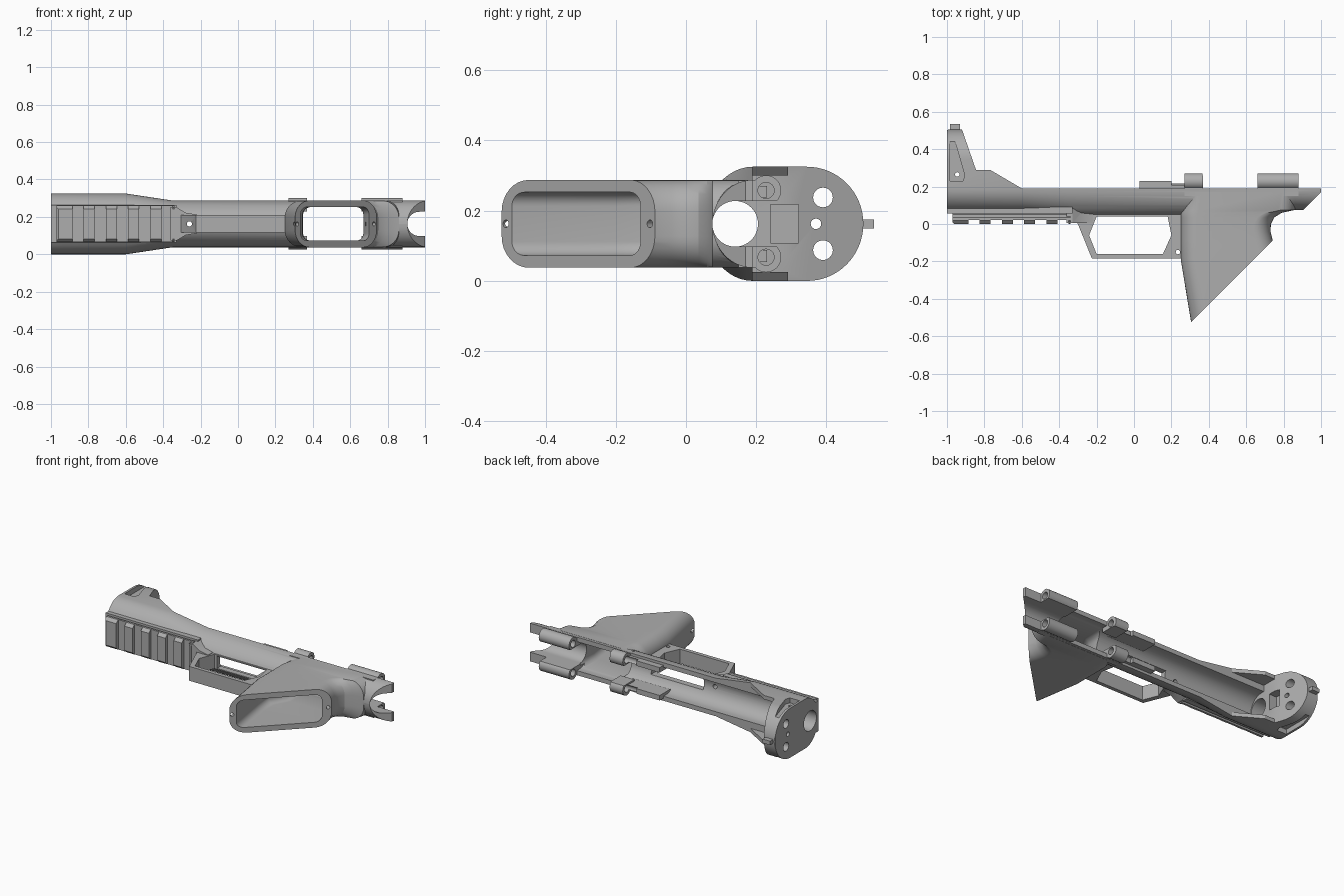
import bpy, bmesh, math
from mathutils import Vector

if "Cube" in bpy.data.objects:
    bpy.data.objects.remove(bpy.data.objects["Cube"])

C = 0.1625  # height of the mid plane
grey = bpy.data.materials.new("plain grey")
grey.use_nodes = True
grey.diffuse_color = (0.42, 0.42, 0.42, 1)
grey.node_tree.nodes["Principled BSDF"].inputs["Base Color"].default_value = grey.diffuse_color


def loft(name, rings):
    bm = bmesh.new()
    loops = [[bm.verts.new((p[0], p[1], p[2] + C)) for p in r] for r in rings]
    n = len(loops[0])
    for a, b in zip(loops, loops[1:]):
        for i in range(n):
            j = (i + 1) % n
            bm.faces.new((a[i], a[j], b[j], b[i]))
    bm.faces.new(loops[0])
    bm.faces.new(loops[-1])
    bmesh.ops.recalc_face_normals(bm, faces=bm.faces)
    me = bpy.data.meshes.new(name)
    bm.to_mesh(me)
    bm.free()
    me.materials.append(grey)
    ob = bpy.data.objects.new(name, me)
    bpy.context.collection.objects.link(ob)
    return ob


def prism(name, axis, pts, lo, hi):
    """Extrude a flat outline; heights are measured from the mid plane."""
    place = {"x": lambda p, t: (t, p[0], p[1]),
             "y": lambda p, t: (p[0], t, p[1]),
             "z": lambda p, t: (p[0], p[1], t)}[axis]
    return loft(name, [[place(p, t) for p in pts] for t in (lo, hi)])


def box(name, x0, x1, y0, y1, z0, z1):
    return prism(name, "z", [(x0, y0), (x1, y0), (x1, y1), (x0, y1)], z0, z1)


def circle(a, b, r, n=32):
    return [(a + r * math.cos(math.tau * i / n), b + r * math.sin(math.tau * i / n)) for i in range(n)]


def rounded(x0, x1, half, r, n=8):
    pts = []
    for k, (cx, cz) in enumerate([(x1 - r, half - r), (x0 + r, half - r),
                                  (x0 + r, r - half), (x1 - r, r - half)]):
        for i in range(n + 1):
            t = (k + i / n) * math.pi / 2
            pts.append((cx + r * math.cos(t), cz + r * math.sin(t)))
    return pts


def boolean(target, others, op):
    for o in others:
        m = target.modifiers.new(o.name, "BOOLEAN")
        m.operation, m.solver, m.object = op, "EXACT", o
        bpy.context.view_layer.update()
        dg = bpy.context.evaluated_depsgraph_get()
        me = bpy.data.meshes.new_from_object(target.evaluated_get(dg))
        target.modifiers.clear()
        target.data = me
        bpy.data.objects.remove(o)


# Main body: half-round underside, wider at the muzzle end
def body_ring(x, bottom, half):
    n = 24
    return [(x, 0.19 - (0.19 - bottom) * math.sin(math.pi * i / n),
             half * math.cos(math.pi * i / n)) for i in range(n + 1)]


frame = loft("frame", [body_ring(*s) for s in [
    (-1, .055, C), (-.6, .055, C), (-.35, .04, .125), (.7, .04, .125),
    (.78, .06, .125), (.86, .075, .125), (1, .075, .125)]])
boolean(frame, [prism("tail_chamfer", "z", [(.89, .06), (1.1, .27), (1.1, -.1), (.89, -.1)], -.3, .3)],
        "DIFFERENCE")

# Raised muzzle block with rounded top
muzzle = prism("muzzle_block", "z", [(-1, .15), (-1, .5), (-.96, .535), (-.93, .535), (-.845, .29),
                                     (-.77, .29), (-.6, .19), (-.6, .15)], -.2, .2)
arch = [(.345 + .16 * math.sin(math.pi * i / 32), C * math.cos(math.pi * i / 32)) for i in range(33)]
boolean(muzzle, [prism("arch", "x", [(.14, C - .02), (.19, C)] + arch + [(.19, -C), (.14, .02 - C)], -1.1, -.5)],
        "INTERSECT")

# Grip, trimmed by a diagonal plane at its mouth
grip = loft("grip", [[(x, y, z) for x, z in rounded(x0, x1, .125, .09)] for y, x0, x1 in [
    (.17, .27, .88), (.075, .255, .86), (.06, .25, .79), (.035, .25, .75), (0, .25, .732),
    (-.04, .25, .73), (-.09, .25, .742), (-.19, .25, .77), (-.56, .311, .8)]])
boolean(grip, [prism("grip_trim", "z", [(-.2, -1.03), (1.4, .57), (1.4, -1.03)], -.3, .3)], "DIFFERENCE")

# Trigger guard
guard = prism("trigger_guard", "z", [(-.35, .07), (-.3, 0), (-.225, -.185), (.3, -.185), (.3, .07)], -.047, .047)
boolean(guard, [prism("guard_opening", "z", [(-.2, .04), (-.24, -.06), (-.2, -.16), (.155, -.16),
                                             (.2, -.06), (.18, .04)], -.2, .2)], "DIFFERENCE")
guard_root = prism("guard_root", "y", [(-.36, -.09), (-.33, -.09), (-.28, -.06), (-.22, -.05),
                                       (-.22, .05), (-.28, .06), (-.33, .09), (-.36, .09)], .005, .09)

# Accessory rail with cross slots
rail_base = box("rail_base", -1, -.33, .055, .09, -.1, .1)
rail = prism("rail", "x", [(.07, -.075), (.05, -.075), (.035, -.098), (.02, -.098), (0, -.08),
                           (0, .08), (.02, .098), (.035, .098), (.05, .075), (.07, .075)], -.97, -.34)
boolean(rail, [box("slot", -.885 + .119 * i, -.825 + .119 * i, -.1, .022, -.2, .2) for i in range(5)]
        + [prism("rail_end", "z", [(-.99, .03), (-.95, -.01), (-.99, -.01)], -.2, .2)], "DIFFERENCE")

boolean(frame, [muzzle, grip, guard, guard_root, rail_base, rail], "UNION")

# Open channel, bore, grip hollow and trigger slot
trough = [(.165 - .095 * math.sin(math.pi * i / 24), .095 * math.cos(math.pi * i / 24)) for i in range(25)]
hollow = loft("grip_hollow", [[(x, y, z) for x, z in rounded(x0, x1, .09, .04)] for y, x0, x1 in [
    (.4, .36, .67), (.0, .345, .67), (-.1, .29, .69), (-.2, .29, .725), (-.6, .35, .725)]])
boolean(frame, [
    prism("channel", "x", trough + [(.6, -.095), (.6, .095)], -.845, .66),
    box("wing_space", -.845, -.5, .19, .6, -.137, .137),
    hollow,
    box("trigger_slot", -.18, .2, 0, .15, -.04, .04)], "DIFFERENCE")

# Inner side walls and the two cross bridges with round screw bosses
parts = [box("inner_wall", .03, .3, .12, .23, *sorted((s * .075, s * .108))) for s in (-1, 1)]
for x0, x1 in ((.27, .37), (.66, .88)):
    bridge = box("bridge", x0, x1, .15, .2, -.12, .12)
    boolean(bridge, [prism("boss", "x", circle(.228, s * .095, .043), x0, x1) for s in (-1, 1)]
            + [box("boss_foot", x0, x1, .15, .228, *sorted((s * .07, s * .124))) for s in (-1, 1)], "UNION")
    if x0 < .5:
        boolean(bridge, [prism("taper", "z", [(.36, .29), (.39, .29), (.39, .17)], -.2, .2)], "DIFFERENCE")
    parts.append(bridge)
parts.append(box("front_sight", -.985, -.93, .47, .535, -.013, .013))
boolean(frame, parts, "UNION")

# Full-length bore, open above the tail and bridges, and screw holes
cuts = [prism("bore", "x", circle(.14, 0, .065, 40), -1.1, 1.1),
        box("tail_opening", .25, 1.1, .14, .6, -.065, .065),
        prism("centre_hole", "x", circle(.37, 0, .015, 16), -1.1, -.7),
        box("latch_recess", -.9, -.7, .24, .32, -.055, .055),
        prism("pivot_hole", "z", circle(-.945, .265, .012, 16), -.3, .3),
        prism("guard_hole", "z", circle(.235, -.15, .012, 16), -.3, .3),
        prism("root_hole", "y", circle(-.26, 0, .014, 16), -.3, .1)]
for s in (-1, 1):
    cuts.append(prism("rod_hole", "x", circle(.39, s * .075, .028), -1.1, -.7))
    cuts.append(prism("boss_hole", "x", circle(.228, s * .095, .023, 24), .2, .9))
    cuts.append(prism("side_pocket", "z", [(-.985, .485), (-.97, .485), (-.905, .26), (-.915, .23), (-.985, .23)],
                      *sorted((s * .13, s * .3))))
boolean(frame, cuts, "DIFFERENCE")

# Small screw holes in the rim of the grip mouth
mouth = Vector((1, -1, 0)).normalized()
for x in (.317, .727):
    hole = prism("rim_hole", "x", circle(0, 0, .011, 16), -.06, .06)
    for v in hole.data.vertices:
        p = v.co - Vector((0, 0, C))
        v.co = Vector((x, x - .83, C)) + mouth * p.x + Vector((-mouth.y, mouth.x, 0)) * p.y + Vector((0, 0, p.z))
    boolean(frame, [hole], "DIFFERENCE")

# Smooth curved faces while keeping hard edges
bpy.ops.object.select_all(action="DESELECT")
frame.select_set(True)
bpy.context.view_layer.objects.active = frame
bpy.ops.object.shade_smooth_by_angle(angle=math.radians(28))
